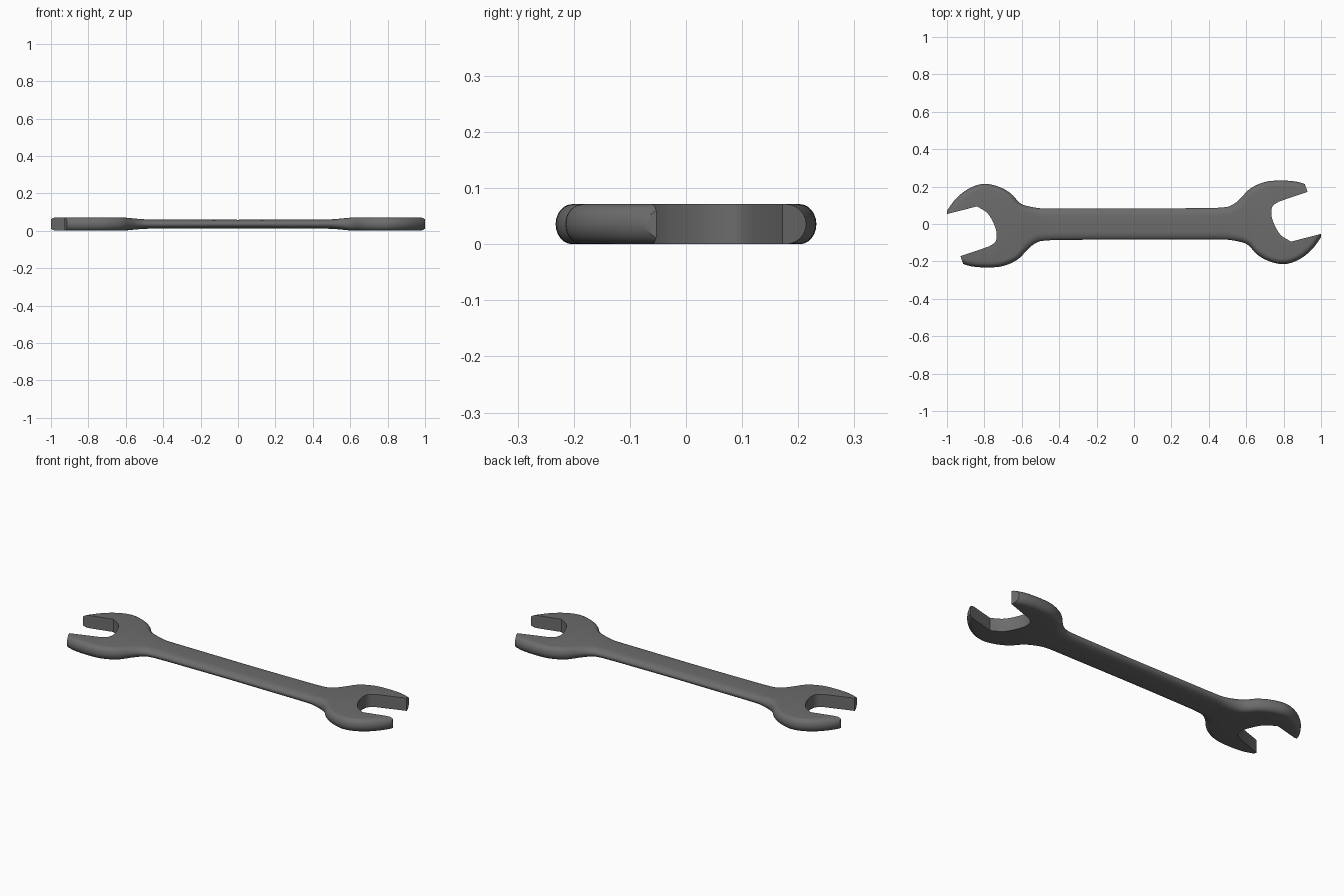
import bpy, bmesh, math
from mathutils import Vector

if "Cube" in bpy.data.objects:
    bpy.data.objects.remove(bpy.data.objects["Cube"])

MID_Z = 0.0357

steel = bpy.data.materials.new("dark_grey_steel")
steel.diffuse_color = (0.15, 0.15, 0.15, 1)
steel.use_nodes = True
steel.node_tree.nodes["Principled BSDF"].inputs["Base Color"].default_value = steel.diffuse_color


def smooth_path(pts, steps, closed):
    """Catmull-Rom curve through 2D points."""
    pts = [Vector(p) for p in pts]
    n = len(pts)
    out = []
    for i in range(n if closed else n - 1):
        if closed:
            a, b, c, d = (pts[(i + k) % n] for k in (-1, 0, 1, 2))
        else:
            a, b, c, d = (pts[min(max(i + k, 0), n - 1)] for k in (-1, 0, 1, 2))
        for s in range(steps):
            t = s / steps
            out.append(0.5 * (2 * b + (c - a) * t + (2 * a - 5 * b + 4 * c - d) * t * t
                              + (3 * b - a - 3 * c + d) * t ** 3))
    if not closed:
        out.append(pts[-1])
    return out


def loft(name, rings):
    """Closed solid from stacked rings of 3D points."""
    bm = bmesh.new()
    vs = [[bm.verts.new(p) for p in r] for r in rings]
    n = len(rings[0])
    for lo, hi in zip(vs, vs[1:]):
        for i in range(n):
            j = (i + 1) % n
            bm.faces.new((lo[i], lo[j], hi[j], hi[i]))
    bm.faces.new(vs[0][::-1])
    bm.faces.new(vs[-1])
    bmesh.ops.recalc_face_normals(bm, faces=bm.faces)
    me = bpy.data.meshes.new(name)
    me.materials.append(steel)
    ob = bpy.data.objects.new(name, me)
    bpy.context.collection.objects.link(ob)
    return ob, bm


def headness(x):
    """0 on the handle, 1 on the heads."""
    t = min(max((abs(x) - 0.48) / 0.16, 0), 1)
    return t * t * (3 - 2 * t)


# half outline of the wrench, mouth still filled; turned half round for the rest
half = [(0, -.083), (.25, -.083), (.46, -.083), (.53, -.088), (.605, -.109), (.655, -.16),
        (.715, -.196), (.795, -.215), (.87, -.196), (.94, -.147), (.995, -.078), (1.03, 0),
        (1.03, .1), (.98, .18), (.913, .214), (.85, .229), (.76, .232), (.69, .222),
        (.62, .188), (.57, .138), (.53, .105), (.47, .088), (.25, .084)]
outline = smooth_path(half + [(-x, -y) for x, y in half], 5, True)
n = len(outline)
normals = []
for i in range(n):
    t = (outline[(i + 1) % n] - outline[i - 1]).normalized()
    normals.append(Vector((t.y, -t.x)))

# rounded edge section, wider rounding along the handle
rings = []
for k in range(-6, 7):
    a = math.radians(15 * k)
    ring = []
    for p, nv in zip(outline, normals):
        r = 0.045 - 0.015 * headness(p.x)
        q = p - nv * r * (1 - math.cos(a))
        ring.append((q.x, q.y, math.sin(a)))
    rings.append(ring)
wrench, bm = loft("wrench_body", rings)

# cross cuts, then thin the handle between the heads
knots = [0] + [0.48 + 0.02 * i for i in range(9)]
for x in sorted({s * k for k in knots for s in (-1, 1)}):
    bmesh.ops.bisect_plane(bm, geom=bm.verts[:] + bm.edges[:] + bm.faces[:], dist=1e-5,
                           plane_co=(x, 0, 0), plane_no=(1, 0, 0))
heights = [0.0230] + [0.0250 + 0.0107 * headness(k) for k in knots[1:]]


def half_height(x):
    x = abs(x)
    for x0, x1, h0, h1 in zip(knots, knots[1:], heights, heights[1:]):
        if x <= x1:
            return h0 + (h1 - h0) * (x - x0) / (x1 - x0)
    return heights[-1]


for v in bm.verts:
    v.co.z = MID_Z + v.co.z * half_height(v.co.x)
bm.to_mesh(wrench.data)
bm.free()

# open jaws: slanted mouth with trimmed tips, cut at both ends
arc = smooth_path([(.84, -.094), (.782, -.056), (.745, .01), (.734, .06), (.743, .097),
                   (.775, .12)], 5, False)
mouth = [tuple(p) for p in arc] + [(.928, .172), (.902, .245), (1.15, .26), (1.15, -.12),
                                   (1.0, -.12), (1.0, -.053)]
for side, s in (("right", 1), ("left", -1)):
    cutter, cb = loft(side + "_mouth_cutter",
                      [[(s * x, s * y, z) for x, y in mouth] for z in (-0.1, 0.2)])
    cb.to_mesh(cutter.data)
    cb.free()
    cutter.hide_render = True
    mod = wrench.modifiers.new(side + "_mouth", 'BOOLEAN')
    mod.operation = 'DIFFERENCE'
    mod.solver = 'EXACT'
    mod.object = cutter
    bpy.context.view_layer.objects.active = wrench
    bpy.ops.object.modifier_apply(modifier=mod.name)
    bpy.data.objects.remove(cutter)

bpy.ops.object.select_all(action='DESELECT')
wrench.select_set(True)
bpy.context.view_layer.objects.active = wrench
bpy.ops.object.shade_smooth_by_angle(angle=math.radians(35))
